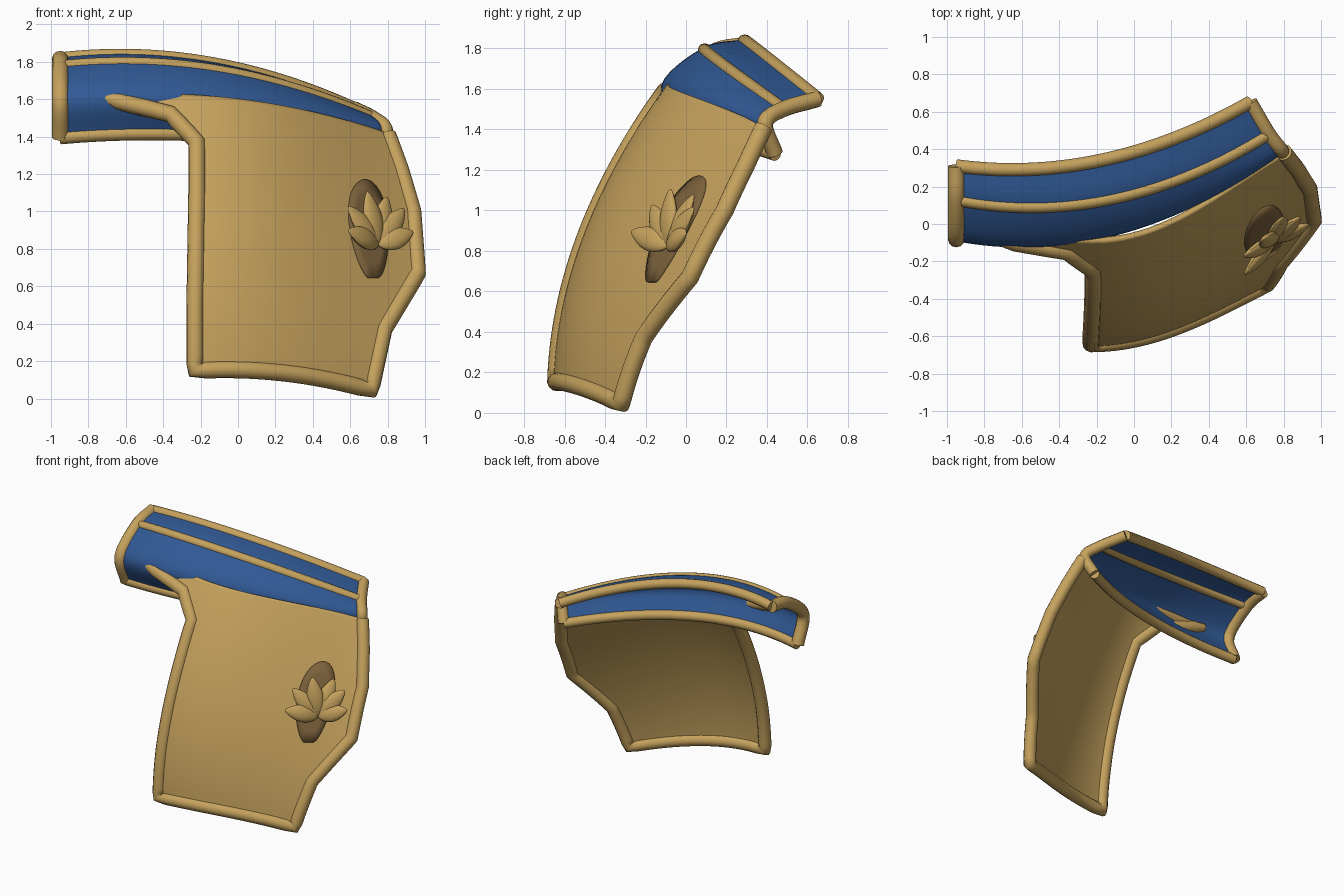
import bpy, bmesh, math
from mathutils import Vector, Matrix

if "Cube" in bpy.data.objects:
    bpy.data.objects.remove(bpy.data.objects["Cube"])


def material(name, col):
    m = bpy.data.materials.new(name)
    m.diffuse_color = (*col, 1)
    m.use_nodes = True
    m.node_tree.nodes["Principled BSDF"].inputs["Base Color"].default_value = m.diffuse_color
    return m


GOLD = material("gold", (0.56, 0.36, 0.11))
BROWN = material("brown", (0.20, 0.12, 0.045))
BLUE = material("blue", (0.03, 0.10, 0.30))


def add_mesh(name, bm, mat, thick=0.0, offset=0.0):
    bmesh.ops.recalc_face_normals(bm, faces=bm.faces[:])
    me = bpy.data.meshes.new(name)
    bm.to_mesh(me)
    bm.free()
    ob = bpy.data.objects.new(name, me)
    bpy.context.collection.objects.link(ob)
    me.materials.append(mat)
    if thick:
        s = ob.modifiers.new("thickness", 'SOLIDIFY')
        s.thickness, s.offset = thick, offset
    bpy.context.view_layer.objects.active = ob
    ob.select_set(True)
    bpy.ops.object.shade_smooth_by_angle(angle=math.radians(35))
    ob.select_set(False)
    return ob


def sheet(name, rows, mat, thick):
    bm = bmesh.new()
    vs = [[bm.verts.new(p) for p in r] for r in rows]
    for a, b in zip(vs, vs[1:]):
        for i in range(len(a) - 1):
            bm.faces.new((a[i], a[i + 1], b[i + 1], b[i]))
    return add_mesh(name, bm, mat, thick)


def tube(name, pts, r, tip=1.0):
    cu = bpy.data.curves.new(name, 'CURVE')
    cu.dimensions = '3D'
    cu.bevel_depth, cu.bevel_resolution, cu.use_fill_caps = r, 4, True
    sp = cu.splines.new('POLY')
    sp.points.add(len(pts) - 1)
    for p, q in zip(sp.points, pts):
        p.co = (*q, 1)
    sp.points[0].radius = tip
    ob = bpy.data.objects.new(name, cu)
    bpy.context.collection.objects.link(ob)
    cu.materials.append(GOLD)


def lerp_keys(keys, t):
    for a, b in zip(keys, keys[1:]):
        if t <= b[0] + 1e-6:
            k = (t - a[0]) / (b[0] - a[0])
            return Vector(a[1:]).lerp(Vector(b[1:]), k)


# Curved plate surface: depth y as a function of x and z
def surf(x, z, out=0.0):
    def y(x, z):
        w, d = z - 0.15, max(0, x + 0.23)
        return -0.64 + 0.03 * w + 0.24 * w * w + (0.43 * d**2 - 0.085 * d**4) * (1 + 0.48 * z)
    p = Vector((x, y(x, z), z))
    if out:
        e = 0.01
        n = Vector(((y(x + e, z) - y(x - e, z)) / (2 * e), -1, (y(x, z + e) - y(x, z - e)) / (2 * e)))
        p += n.normalized() * out
    return p


# Plate outline: (t, x, z) on the left and right sides
LEFT = [(0, -.23, .15), (.25, -.23, .5), (.5, -.225, .8), (.65, -.22, 1.1),
        (.8, -.22, 1.37), (.9, -.36, 1.52), (1, -.73, 1.61)]
RIGHT = [(0, .71, .045), (.25, .78, .37), (.5, .96, .67), (.65, .935, 1.0),
         (.8, .87, 1.22), (.9, .83, 1.33), (1, .80, 1.41)]


def plate_point(s, t):
    p = lerp_keys(LEFT, t).lerp(lerp_keys(RIGHT, t), s)
    return surf(p.x, p.y + (0.04 + 0.04 * t) * 4 * s * (1 - s))


N = 40
ts = [i / N for i in range(N + 1)]
sheet("plate", [[plate_point(s / 30, t) for s in range(31)] for t in ts], GOLD, 0.03)

# Raised rim down the left side, along the bottom and up the right side
rim = [plate_point(0, t) for t in reversed(ts)]
rim += [plate_point(s / 16, 0) for s in range(1, 17)]
rim += [plate_point(1, t) for t in ts[1:]]
tube("plate_rim", rim, 0.046, 0.6)

# Collar: each rail is a parabola through a left, middle and right point
RAILS = [((-.95, .31, 1.815), (-.2, .335, 1.80), (.62, .65, 1.55)),
         ((-.95, .13, 1.775), (-.2, .12, 1.765), (.72, .48, 1.50)),
         ((-.95, -.075, 1.61), (-.2, -.07, 1.60), (.79, .39, 1.43)),
         ((-.95, -.01, 1.395), (-.2, .01, 1.41), (.74, .44, 1.28))]


def rail_point(rail, u):
    a, m, b = map(Vector, rail)
    k = (m.x - a.x) / (b.x - a.x)
    base = a.lerp(b, u)
    return base + (m - a.lerp(b, k)) * (u * (1 - u) / (k * (1 - k)))


def section(u, steps=7):
    p = [rail_point(r, u) for r in RAILS]
    p = [2 * p[0] - p[1]] + p + [2 * p[-1] - p[-2]]
    out = []
    for i in range(1, 4):
        a, b, c, d = p[i - 1:i + 3]
        for j in range(steps):
            q = j / steps
            out.append(0.5 * (2 * b + (c - a) * q + (2 * a - 5 * b + 4 * c - d) * q**2
                              + (3 * b - a - 3 * c + d) * q**3))
    return out + [p[4]]


us = [i / 36 for i in range(37)]
sheet("collar_band", [section(u) for u in us], BLUE, 0.025)
for name, i, r in (("back", 0, .036), ("middle", 1, .032), ("lower", 3, .036)):
    tube("collar_rail_" + name, [rail_point(RAILS[i], u) for u in us], r)
tube("collar_end_left", section(0), 0.045)
tube("collar_end_right", section(1), 0.04)

# Dark tapered oval badge lying on the plate
bm = bmesh.new()
rings = []
for k in (0.05, 0.35, 0.7, 1.0):
    ring = []
    for i in range(36):
        a = 2 * math.pi * i / 36
        lz = max(-0.25, 0.27 * math.sin(a))
        lx = 0.10 * math.cos(a) * (1 + 0.6 * lz)
        ring.append(bm.verts.new(surf(0.69 + k * (lx - 0.1 * lz), 0.89 + k * lz, 0.016)))
    rings.append(ring)
bm.faces.new(rings[0])
for a, b in zip(rings, rings[1:]):
    for i in range(36):
        j = (i + 1) % 36
        bm.faces.new((a[i], a[j], b[j], b[i]))
add_mesh("badge", bm, BROWN, 0.025)

# Fan of flower petals on the badge
base = surf(0.73, 0.81, 0.035)
right = (surf(0.78, 0.81) - surf(0.68, 0.81)).normalized()
up = (surf(0.73, 0.9) - surf(0.73, 0.8)).normalized()
normal = (surf(0.73, 0.81, 0.1) - surf(0.73, 0.81)).normalized()
for n, (ang, length, lean) in enumerate([(-78, .25, .30), (-48, .27, .16), (-22, .29, .22), (8, .29, .10),
                                         (35, .27, .22), (75, .22, .30)]):
    a = math.radians(ang)
    d = (right * math.sin(a) + up * math.cos(a) + normal * lean).normalized()
    side = d.cross(normal).normalized()
    face = side.cross(d)
    bm = bmesh.new()
    bmesh.ops.create_uvsphere(bm, u_segments=16, v_segments=12, radius=1)
    for v in bm.verts:
        x, y, z = v.co
        taper = 1 - 0.3 * z * z - 0.15 * z
        v.co = base + d * (length * (z + 1) / 2) + side * (x * 0.06 * taper) + face * (y * 0.032 * taper)
    add_mesh("petal_%d" % (n + 1), bm, GOLD)
